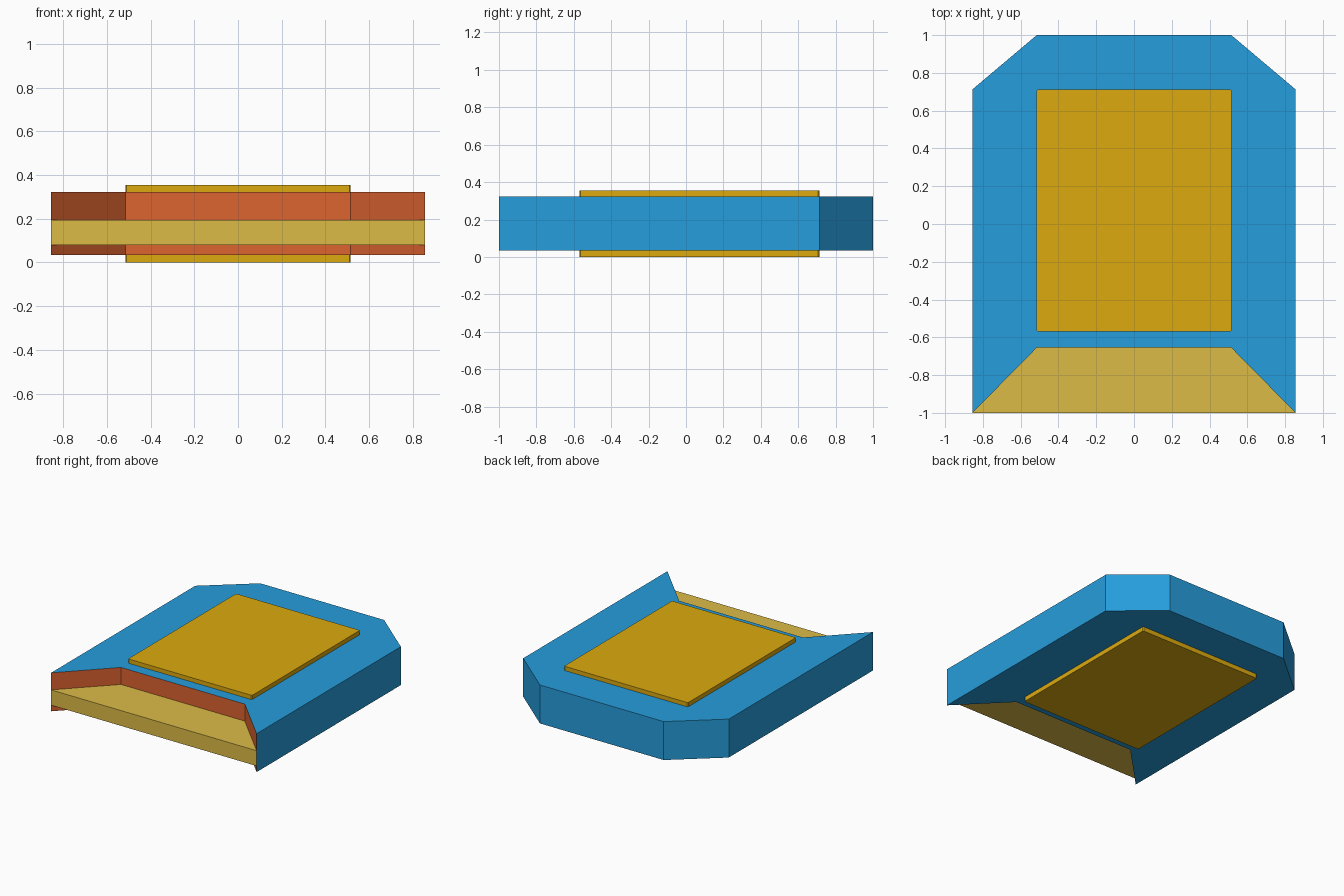
import bpy, bmesh

if "Cube" in bpy.data.objects:
    bpy.data.objects.remove(bpy.data.objects["Cube"])


def material(name, rgb):
    """Flat colour given as 0-255 sRGB, stored as linear values."""
    m = bpy.data.materials.new(name)
    lin = [((c / 255 + 0.055) / 1.055) ** 2.4 if c > 10 else c / 255 / 12.92 for c in rgb]
    m.diffuse_color = (*lin, 1)
    m.use_nodes = True
    m.node_tree.nodes["Principled BSDF"].inputs["Base Color"].default_value = m.diffuse_color
    return m


BLUE = material("blue", (38, 157, 220))
ORANGE = material("orange", (220, 99, 48))
GOLD = material("gold", (220, 170, 15))
TAN = material("pale_gold", (220, 187, 70))


def prism(name, half, z0, z1, *mats):
    """Extrude a profile mirrored in x; half lists the +x side points by rising order."""
    outline = half + [(-x, y) for x, y in reversed(half)]
    bm = bmesh.new()
    base = bm.faces.new([bm.verts.new((x, y, z0)) for x, y in outline])
    ext = bmesh.ops.extrude_face_region(bm, geom=[base])["geom"]
    bmesh.ops.translate(bm, vec=(0, 0, z1 - z0),
                        verts=[g for g in ext if isinstance(g, bmesh.types.BMVert)])
    bmesh.ops.recalc_face_normals(bm, faces=bm.faces)
    mesh = bpy.data.meshes.new(name)
    bm.to_mesh(mesh)
    bm.free()
    for m in mats:
        mesh.materials.append(m)
    obj = bpy.data.objects.new(name, mesh)
    bpy.context.collection.objects.link(obj)
    return obj


W, IN = 0.855, 0.515            # outer and inner half widths
NOTCH, SHOULDER = -0.655, 0.713

# Main slab with chamfered back corners and a notched front
body = prism("body", [(IN, NOTCH), (W, -1), (W, SHOULDER), (IN, 1)],
             0.034, 0.323, BLUE, ORANGE)
# Notch walls face forward: paint them orange
for p in body.data.polygons:
    p.material_index = int(p.normal.y < -0.3)

# Connector tongue filling the middle of the notch
prism("tongue", [(W, -1), (IN, NOTCH)], 0.08, 0.195, TAN)

# Raised panels on the top and bottom, with tiny nipped corners
c, y0, y1 = 0.006, -0.57, SHOULDER
panel = [(IN - c, y0), (IN, y0 + c), (IN, y1 - c), (IN - c, y1)]
prism("top_panel", panel, 0.323, 0.355, GOLD)
prism("bottom_panel", panel, 0.0, 0.034, GOLD)
